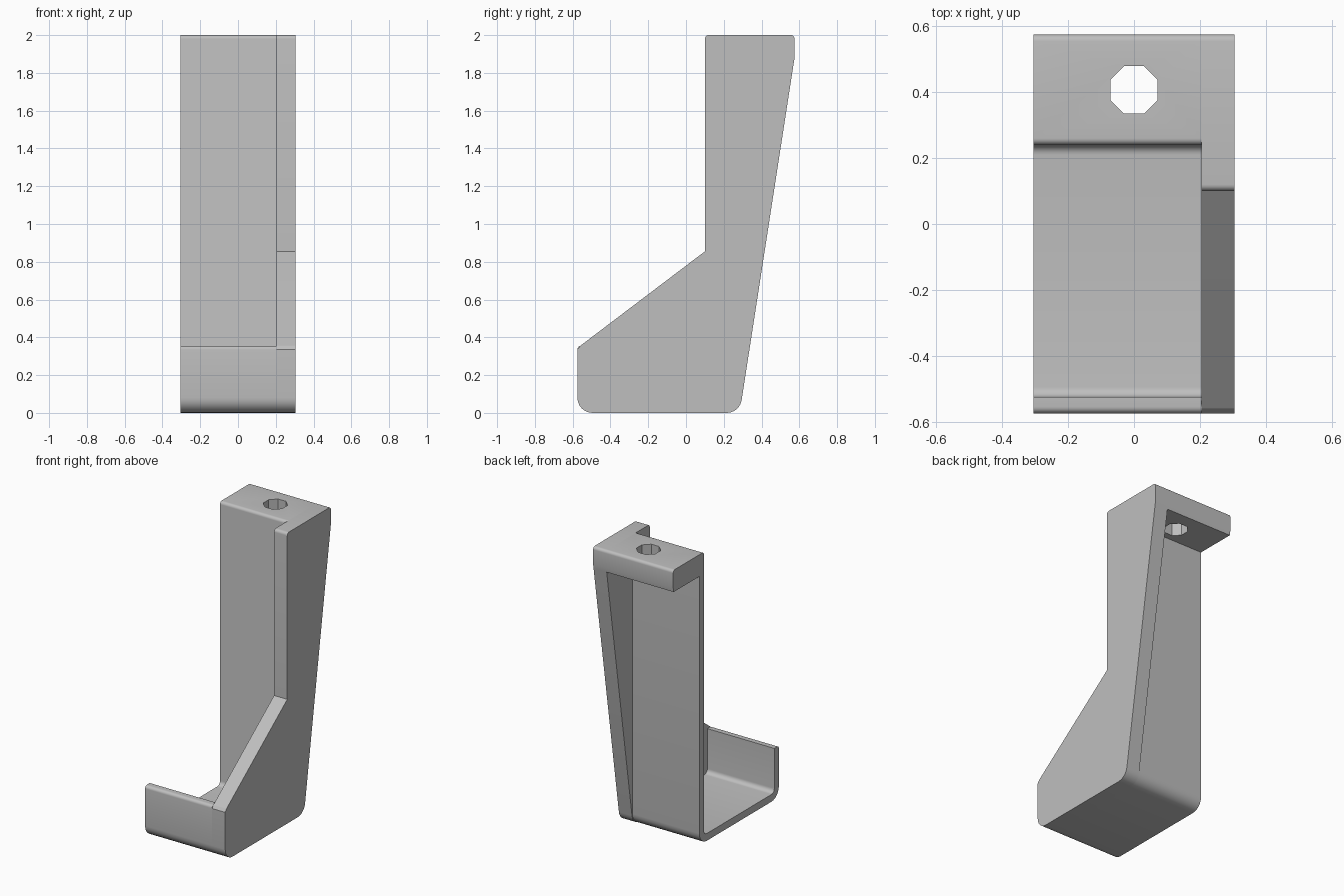
import bpy, bmesh, math
from mathutils import Vector

cube = bpy.data.objects.get("Cube")
if cube:
    bpy.data.objects.remove(cube, do_unlink=True)

grey = bpy.data.materials.new("plain_grey")
grey.use_nodes = True
COLOUR = (0.52, 0.52, 0.52, 1)
grey.diffuse_color = COLOUR
grey.node_tree.nodes["Principled BSDF"].inputs["Base Color"].default_value = COLOUR


def rounded(corners, steps=6):
    """Round each (y, z, radius) corner of a closed outline with an arc."""
    out = []
    for i, (y, z, r) in enumerate(corners):
        p = Vector((y, z))
        if not r:
            out.append(p)
            continue
        a = (Vector(corners[i - 1][:2]) - p).normalized()
        b = (Vector(corners[(i + 1) % len(corners)][:2]) - p).normalized()
        half = a.angle(b) / 2
        centre = p + (a + b).normalized() * r / math.sin(half)
        start = p + a * r / math.tan(half) - centre
        end = p + b * r / math.tan(half) - centre
        sweep = start.angle(end)
        for k in range(steps + 1):
            t = k / steps
            out.append(centre + (start * math.sin((1 - t) * sweep)
                                 + end * math.sin(t * sweep)) / math.sin(sweep))
    return out


def extrude_profile(name, corners, x0, x1):
    bm = bmesh.new()
    face = bm.faces.new([bm.verts.new((x0, p.x, p.y)) for p in rounded(corners)])
    new = bmesh.ops.extrude_face_region(bm, geom=[face])["geom"]
    verts = [v for v in new if isinstance(v, bmesh.types.BMVert)]
    bmesh.ops.translate(bm, verts=verts, vec=(x1 - x0, 0, 0))
    bmesh.ops.recalc_face_normals(bm, faces=bm.faces)
    mesh = bpy.data.meshes.new(name)
    bm.to_mesh(mesh)
    bm.free()
    mesh.materials.append(grey)
    obj = bpy.data.objects.new(name, mesh)
    bpy.context.collection.objects.link(obj)
    return obj


def combine(target, other, operation):
    bpy.context.view_layer.objects.active = target
    mod = target.modifiers.new(operation.lower(), 'BOOLEAN')
    mod.object, mod.operation, mod.solver = other, operation, 'EXACT'
    bpy.ops.object.modifier_apply(modifier=mod.name)
    bpy.data.objects.remove(other, do_unlink=True)


HALF, INNER = 0.305, 0.205
FRONT, BACK = -0.575, 0.575

# Bent sheet: front lip, floor, back wall and top shelf
bracket = extrude_profile("bracket_body", [
    (FRONT, 0, 0.08), (0.29, 0, 0.08), (0.29, 1.85, 0),
    (0.57, 1.85, 0), (BACK, 1.88, 0), (BACK, 2, 0.02),
    (0.24, 2, 0.02), (0.24, 0.05, 0.03), (-0.525, 0.05, 0.03),
    (-0.525, 0.355, 0), (FRONT, 0.355, 0.02)], -HALF, INNER)

# Solid side wall with the sloping front and back edges
side_wall = extrude_profile("side_wall", [
    (FRONT, 0, 0.08), (0.284, 0, 0.08), (0.57, 1.85, 0),
    (BACK, 1.88, 0), (BACK, 2, 0.02), (0.1, 2, 0.02),
    (0.1, 0.855, 0), (-0.56, 0.355, 0.02), (FRONT, 0.335, 0)],
    INNER, HALF)
combine(bracket, side_wall, 'UNION')

# Eight-sided mounting hole through the shelf
bpy.ops.mesh.primitive_cylinder_add(vertices=8, radius=0.078, depth=0.5,
                                    location=(0, 0.407, 1.95),
                                    rotation=(0, 0, math.pi / 8))
cutter = bpy.context.object
cutter.name = "hole_cutter"
cutter.hide_render = True
cutter.data.materials.append(grey)
combine(bracket, cutter, 'DIFFERENCE')

# Tidy the joins and keep only the rounded corners smooth
bm = bmesh.new()
bm.from_mesh(bracket.data)
bmesh.ops.remove_doubles(bm, verts=bm.verts, dist=0.0002)
bmesh.ops.dissolve_limit(bm, angle_limit=0.005, verts=bm.verts, edges=bm.edges)
bm.to_mesh(bracket.data)
bm.free()
bpy.ops.object.select_all(action='DESELECT')
bracket.select_set(True)
bpy.context.view_layer.objects.active = bracket
bpy.ops.object.shade_smooth_by_angle(angle=math.radians(25))
